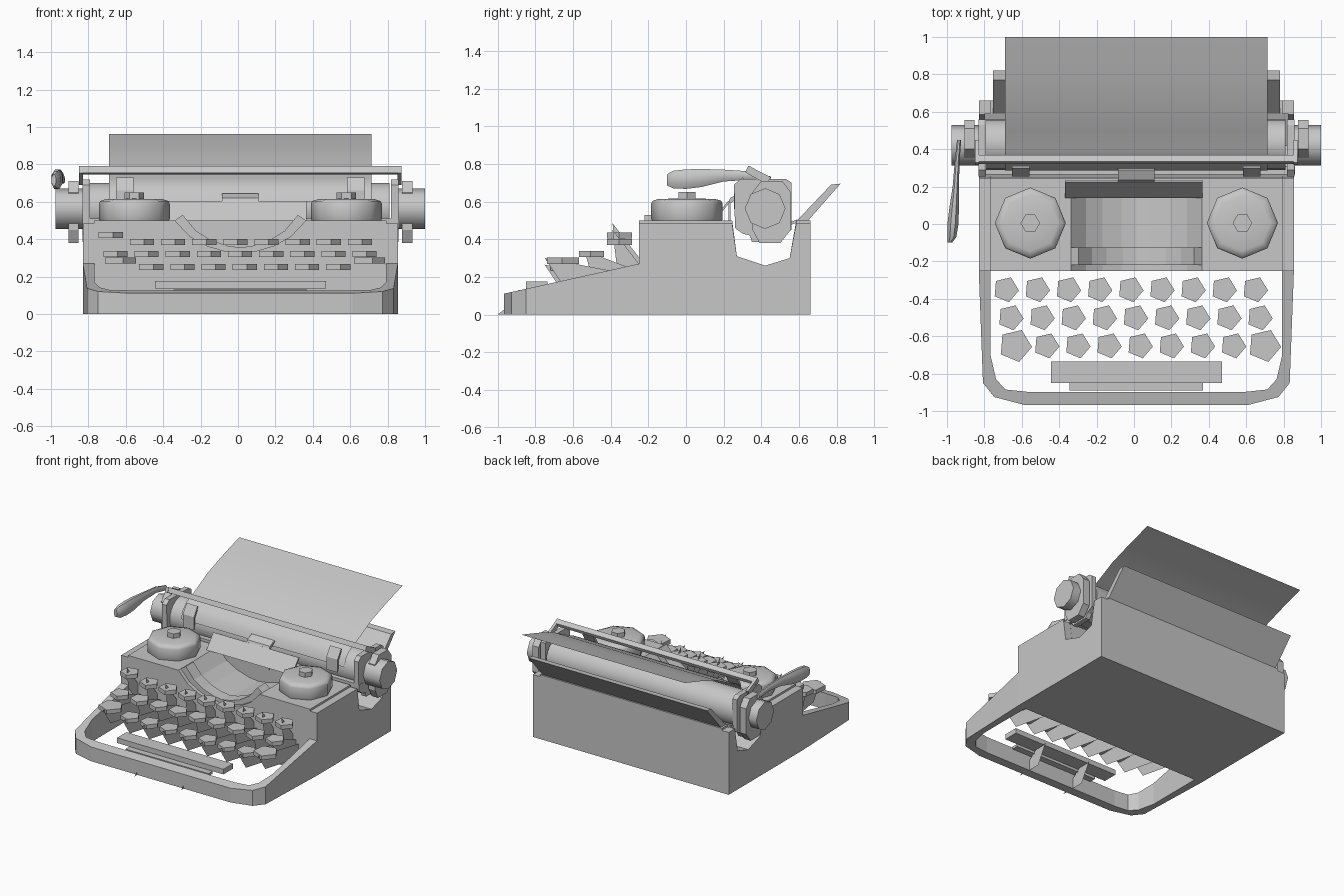
import bpy, bmesh, math

if "Cube" in bpy.data.objects:
    bpy.data.objects.remove(bpy.data.objects["Cube"])

grey = bpy.data.materials.new("warm_grey")
grey.diffuse_color = (0.57, 0.57, 0.57, 1)
grey.use_nodes = True
grey.node_tree.nodes["Principled BSDF"].inputs["Base Color"].default_value = grey.diffuse_color
CX = 0.0125  # symmetry plane of the machine


def finish(name, bm, smooth=False):
    bmesh.ops.recalc_face_normals(bm, faces=bm.faces)
    me = bpy.data.meshes.new(name)
    bm.to_mesh(me)
    bm.free()
    me.materials.append(grey)
    ob = bpy.data.objects.new(name, me)
    bpy.context.collection.objects.link(ob)
    if smooth:
        bpy.ops.object.select_all(action='DESELECT')
        ob.select_set(True)
        bpy.context.view_layer.objects.active = ob
        bpy.ops.object.shade_smooth_by_angle(angle=math.radians(50))
    return ob


def loft(name, rings, smooth=False, caps=True, closed=True):
    """Skin a list of equal-length point rings."""
    bm = bmesh.new()
    vs = [[bm.verts.new(p) for p in r] for r in rings]
    n = len(rings[0])
    for a, b in zip(vs, vs[1:]):
        for i in range(n if closed else n - 1):
            j = (i + 1) % n
            bm.faces.new((a[i], a[j], b[j], b[i]))
    if caps:
        bm.faces.new(vs[0])
        bm.faces.new(vs[-1])
    return finish(name, bm, smooth)


def prism_x(name, yz, x0, x1, smooth=False):
    return loft(name, [[(x, y, z) for y, z in yz] for x in (x0, x1)], smooth)


def prism_y(name, xz, y0, y1, smooth=False):
    return loft(name, [[(x, y, z) for x, z in xz] for y in (y0, y1)], smooth)


def blade(name, yz, x):
    """Paper-thin upright plate."""
    bm = bmesh.new()
    bm.faces.new([bm.verts.new((x, y, z)) for y, z in yz])
    return finish(name, bm)


def box(name, x0, x1, y0, y1, z0, z1):
    return prism_x(name, [(y0, z0), (y1, z0), (y1, z1), (y0, z1)], x0, x1)


def circle(n, r, a=0.0):
    return [(r * math.cos(a + i * math.tau / n), r * math.sin(a + i * math.tau / n)) for i in range(n)]


def lathe_z(name, x, y, n, rz, a=0.0, smooth=False):
    return loft(name, [[(x + u, y + v, z) for u, v in circle(n, r, a)] for r, z in rz], smooth)


def lathe_x(name, y, z, n, rx, a=0.0, smooth=False):
    return loft(name, [[(x, y + u, z + v) for u, v in circle(n, r, a)] for r, x in rx], smooth)


# case with the carriage channel across it; side cheeks sit slightly lower than the deck
def case_profile(top):
    return [(-0.25, 0), (0.66, 0), (0.66, top), (0.585, top), (0.55, 0.30),
            (0.42, 0.26), (0.27, 0.31), (0.245, top), (-0.25, top)]


case = prism_x("case", case_profile(0.5), -0.77, 0.795)
for x0, x1 in ((-0.83, -0.77), (0.795, 0.855)):
    prism_x("case_cheek", case_profile(0.485), x0, x1)

# type basket hollow, cut through the front of the case
arc = [(-0.35, 0.5), (-0.27, 0.415), (-0.18, 0.365), (-0.08, 0.335), (0, 0.325)]
arc += [(-x, z) for x, z in arc[-2::-1]]
arc = [(x + CX, z) for x, z in arc]
cutter = prism_y("basket_cutter", [(arc[0][0], 0.7)] + arc + [(arc[-1][0], 0.7)], -0.4, 0.23)
cutter.hide_render = True
cutter.hide_viewport = True
mod = case.modifiers.new("basket", 'BOOLEAN')
mod.object = cutter
mod.solver = 'EXACT'
# curved type segment in the basket
inner = [(x * 0.88 + CX * 0.12, z + 0.03) for x, z in arc]
prism_y("type_segment", arc + inner[::-1], -0.22, -0.125)

# open U-shaped front frame with sloping top
half_out = [(0.8425, -0.25), (0.82, -0.85), (0.76, -0.925), (0.6, -0.967)]
half_in = [(0.78, -0.25), (0.78, -0.70), (0.75, -0.83), (0.70, -0.885), (0.585, -0.897)]
mirror = lambda h: h + [(-x, y) for x, y in h[::-1]]
outline = mirror(half_out) + mirror(half_in)[::-1]
slope = lambda y: 0.27 + (y + 0.25) * 0.222
loft("front_frame", [[(x + CX, y, 0) for x, y in outline],
                     [(x + CX, y, slope(y)) for x, y in outline]])

# keys with thin lever blades running back to the case
rows = [(-0.35, 0.37, -0.685, [(-0.39, 0.45), (-0.25, 0.27), (-0.25, 0.12), (-0.37, 0.28)]),
        (-0.50, 0.305, -0.66, [(-0.53, 0.31), (-0.46, 0.31), (-0.25, 0.23), (-0.25, 0.10), (-0.50, 0.20)]),
        (-0.65, 0.235, -0.635, [(-0.75, 0.265), (-0.62, 0.24), (-0.25, 0.17), (-0.25, 0.06), (-0.66, 0.13)])]
for r, (y, z, x0, shape) in enumerate(rows):
    for i in range(9):
        x = x0 + i * 0.1665
        wide = r == 2 and i in (0, 8)
        lift = 0.035 if wide or (r == 0 and i == 0) else 0
        rad = 0.09 if wide else 0.07
        lathe_z("key", x, y, 5, [(rad, z + lift), (rad, z + lift + 0.032)], -0.08)
        blade("key_lever", [(p, q + lift) for p, q in shape], x)

# space bar and its brackets
box("space_bar", -0.445, 0.47, -0.85, -0.735, 0.135, 0.175)
prism_x("space_bar_shelf", [(-0.89, 0.13), (-0.84, 0.13), (-0.84, 0.11), (-0.89, 0.11)], -0.345, 0.37)
for x in (-0.19, 0.21):
    blade("space_bar_bracket", [(-1.0, 0.0), (-0.80, 0.0), (-0.72, 0.14), (-0.82, 0.14), (-0.96, 0.03)], x)

# ribbon spools, ribbon shield and type guide
for s in (-1, 1):
    x = CX + s * 0.567
    lathe_z("spool_cover", x, 0.005, 8, [(0.182, 0.49), (0.19, 0.51), (0.19, 0.588), (0.182, 0.604), (0.15, 0.614),
                                         (0.05, 0.616)], math.pi / 2, True)
    lathe_z("spool_nut", x, 0.005, 6, [(0.052, 0.61), (0.052, 0.65)])
prism_x("ribbon_shield", [(0.14, 0.5), (0.155, 0.5), (0.235, 0.6), (0.225, 0.605)], -0.37, 0.365)
prism_x("type_guide", [(0.225, 0.44), (0.235, 0.44), (0.235, 0.59), (0.30, 0.635), (0.29, 0.645), (0.235, 0.62),
                       (0.225, 0.60)], -0.085, 0.11)

# platen, end housings, flanges and knobs
lathe_x("platen", 0.425, 0.565, 24, [(0.135, -0.79), (0.135, 0.81)], 0, True)
house = [(0.26, 0.46), (0.30, 0.43), (0.34, 0.42), (0.35, 0.385), (0.49, 0.385), (0.51, 0.42), (0.56, 0.45),
         (0.56, 0.70), (0.53, 0.72), (0.29, 0.72), (0.255, 0.69)]
flange = [(0.39, 0.38), (0.50, 0.38), (0.556, 0.45), (0.556, 0.65), (0.51, 0.71), (0.40, 0.71), (0.353, 0.65), (0.353, 0.45)]
for s in (-1, 1):
    xs = lambda v: CX + s * v
    prism_x("carriage_end", house, xs(0.805), xs(0.845))
    prism_x("end_flange", flange, xs(0.865), xs(0.92))
    end = 1.0 if s > 0 else -0.975
    lathe_x("platen_knob", 0.42, 0.563, 8, [(0.108, xs(0.82)), (0.108, end)], 0, True)
    # paper fingers and bail arms
    prism_x("paper_finger", [(0.255, 0.56), (0.262, 0.56), (0.27, 0.65), (0.31, 0.72), (0.30, 0.73), (0.255, 0.66)],
            xs(0.57), xs(0.665))
    prism_x("bail_arm", [(0.33, 0.79), (0.315, 0.755), (0.43, 0.69), (0.45, 0.73)], xs(0.84), xs(0.862))

# paper bail, front rail, tray and sloping paper rest
prism_x("paper_bail", [(0.32, 0.755), (0.36, 0.745), (0.37, 0.77), (0.335, 0.79)], -0.85, 0.875)
box("carriage_rail", -0.83, 0.86, 0.265, 0.31, 0.46, 0.51)
prism_x("carriage_tray", [(0.30, 0.45), (0.42, 0.42), (0.59, 0.49), (0.59, 0.505), (0.42, 0.44), (0.30, 0.47)], -0.80, 0.825)
prism_x("paper_rest", [(0.58, 0.49), (0.64, 0.49), (0.82, 0.695), (0.77, 0.69)], -0.755, 0.78)

# sheet of paper wrapped over the platen and leaning back
path = [(0.285, 0.60), (0.305, 0.66), (0.35, 0.705), (0.40, 0.727), (0.50, 0.775), (0.61, 0.833), (0.80, 0.90), (1.0, 0.962)]
loft("paper", [[(x, y, z) for y, z in path] for x in (-0.69, 0.715)], True, False, False)

# carriage return lever
stations = [(-0.935, 0.45, 0.715, 0.012, 0.02), (-0.945, 0.34, 0.738, 0.014, 0.024), (-0.953, 0.2, 0.738, 0.018, 0.034),
            (-0.962, 0.08, 0.725, 0.028, 0.052), (-0.968, 0.0, 0.719, 0.032, 0.056), (-0.974, -0.07, 0.717, 0.026, 0.05),
            (-0.985, -0.1, 0.715, 0.013, 0.032)]
loft("return_lever", [[(x + w * u, y, z + h * v) for u, v in circle(8, 1, math.pi / 8)]
                      for x, y, z, w, h in stations], True)
